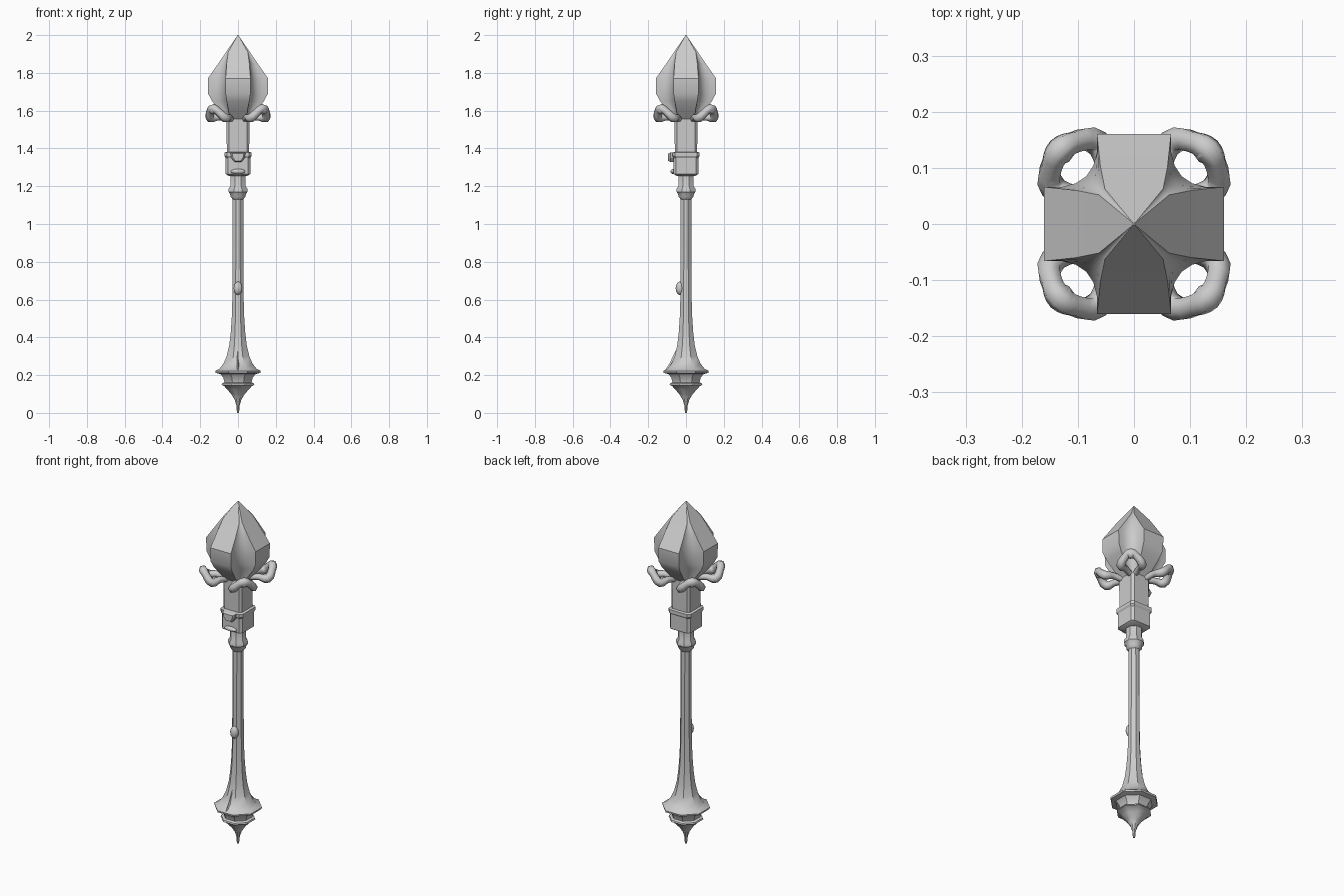
import bpy, bmesh, math
from mathutils import Vector

if "Cube" in bpy.data.objects:
    bpy.data.objects.remove(bpy.data.objects["Cube"])


def finish(obj, angle=30):
    bpy.ops.object.select_all(action='DESELECT')
    obj.select_set(True)
    bpy.context.view_layer.objects.active = obj
    bpy.ops.object.shade_smooth_by_angle(angle=math.radians(angle))


def loft(name, rings, angle=30):
    """Skin a list of equal-length point rings and cap both ends."""
    bm = bmesh.new()
    rows = [[bm.verts.new(p) for p in r] for r in rings]
    n = len(rows[0])
    for lo, hi in zip(rows, rows[1:]):
        for i in range(n):
            j = (i + 1) % n
            bm.faces.new((lo[i], lo[j], hi[j], hi[i]))
    bm.faces.new(rows[0])
    bm.faces.new(rows[-1])
    bmesh.ops.recalc_face_normals(bm, faces=bm.faces)
    me = bpy.data.meshes.new(name)
    bm.to_mesh(me)
    bm.free()
    obj = bpy.data.objects.new(name, me)
    bpy.context.collection.objects.link(obj)
    finish(obj, angle)
    return obj


def turn(p, k):
    x, y = p
    return [(x, y), (-y, x), (-x, -y), (y, -x)][k]


def flat_ring(z, a, ratio):
    """Eight-sided ring: a = distance to flats, ratio = half flat length / a."""
    b = a * ratio
    return [(*turn(p, k), z) for k in range(4) for p in ((a, b), (b, a))]


def cross_ring(z, a, w, q):
    """Plus-shaped ring with curved hollow corners."""
    pts = []
    for k in range(4):
        for i in range(7):
            t = i / 6
            x = (1 - t) ** 2 * a + 2 * t * (1 - t) * q + t * t * w
            y = (1 - t) ** 2 * w + 2 * t * (1 - t) * q + t * t * a
            pts.append((*turn((x, y), k), z))
    return pts


def blob(name, loc, size, sub=2):
    bpy.ops.mesh.primitive_ico_sphere_add(subdivisions=sub, radius=1, location=loc)
    obj = bpy.context.object
    obj.name = name
    obj.scale = size
    finish(obj, 40)


# Octagonal shaft with flared foot, pommel spike and upper ring
shaft = [(0, .005), (.015, .007), (.04, .009), (.07, .018), (.10, .036),
         (.125, .058), (.143, .074), (.148, .087), (.156, .084), (.162, .072),
         (.185, .077), (.205, .092), (.212, .118), (.222, .12), (.232, .10),
         (.26, .077), (.30, .06), (.36, .046), (.43, .038), (.52, .032),
         (.65, .029), (1.13, .028), (1.145, .04), (1.16, .042), (1.17, .05),
         (1.185, .05), (1.20, .041), (1.27, .041)]
loft("shaft", [flat_ring(z, a, .414) for z, a in shaft], 35)

# Square collar and neck with trimmed corners
collar = [(1.255, .05), (1.265, .066), (1.35, .066), (1.36, .072),
          (1.378, .072), (1.382, .06)]
loft("collar", [flat_ring(z, a, .8) for z, a in collar])
loft("neck", [flat_ring(z, a, .8) for z, a in ((1.37, .059), (1.565, .061))])

# Crystal-like head
head = [(1.55, .055, .045, .05), (1.60, .098, .05, .045), (1.65, .137, .06, .05),
        (1.69, .158, .066, .056), (1.77, .16, .066, .057), (1.85, .104, .06, .068),
        (1.91, .063, .052, .053), (2.0, .002, .002, .002)]
loft("head", [cross_ring(*r) for r in head])

# Four looped claws around the base of the head, one per corner
claw = [(.035, .05, 1.555, .016), (.05, .105, 1.565, .018), (.066, .145, 1.56, .024),
        (.105, .146, 1.595, .021), (.132, .132, 1.612, .024), (.146, .105, 1.595, .021),
        (.145, .066, 1.56, .024), (.105, .05, 1.565, .018), (.05, .035, 1.555, .016)]
for k in range(4):
    cu = bpy.data.curves.new("claw", 'CURVE')
    cu.dimensions = '3D'
    cu.bevel_depth = 1
    cu.bevel_resolution = 1
    cu.resolution_u = 3
    cu.use_fill_caps = True
    sp = cu.splines.new('BEZIER')
    sp.bezier_points.add(len(claw) - 1)
    for bp, (x, y, z, r) in zip(sp.bezier_points, claw):
        bp.co = (*turn((x, y), k), z)
        bp.radius = r
        bp.handle_left_type = bp.handle_right_type = 'AUTO'
    obj = bpy.data.objects.new("claw_%d" % (k + 1), cu)
    bpy.context.collection.objects.link(obj)
    # chunky knuckle at the outer corner
    blob("claw_knuckle_%d" % (k + 1), (*turn((.13, .13), k), 1.605), (.024, .024, .025))

# Shield ornament on the collar front
shield = [(-.04, 1.378), (.04, 1.378), (.036, 1.35), (.018, 1.328),
          (-.018, 1.328), (-.036, 1.35)]
loft("collar_shield", [[(x * s, y, 1.355 + (z - 1.355) * s) for x, z in shield]
                       for y, s in ((-.06, 1), (-.083, 1), (-.094, .75))])
blob("collar_stud", (0, -.066, 1.278), (.04, .017, .014))

# Small knob on the shaft front and leaf ridge on the foot
blob("shaft_knob", (0, -.033, .66), (.024, .022, .036))
loft("foot_leaf", [[(-w, y + .03, z), (0, y, z), (w, y + .03, z)]
                   for z, y, w in ((.225, -.112, .022), (.26, -.088, .014), (.33, -.055, .004))])
